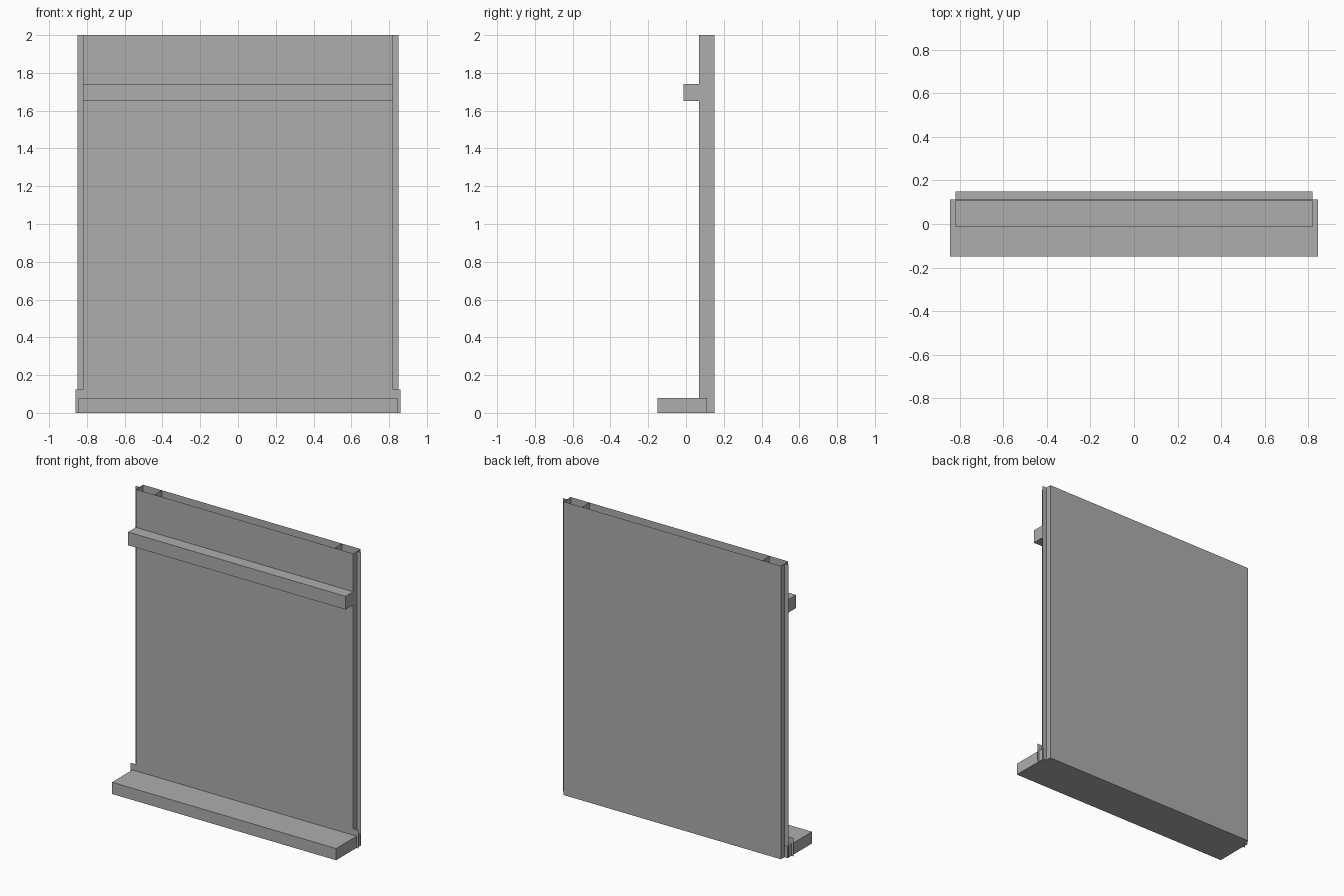
import bpy

if "Cube" in bpy.data.objects:
    bpy.data.objects.remove(bpy.data.objects["Cube"])

grey = bpy.data.materials.new("plain grey")
grey.diffuse_color = (0.42, 0.42, 0.42, 1)
grey.use_nodes = True
grey.node_tree.nodes["Principled BSDF"].inputs["Base Color"].default_value = grey.diffuse_color

H = 2.0                    # panel height
W, FLAP, TONGUE = 0.82, 0.86, 0.85   # half widths
FRONT, MID, BACK = 0.07, 0.11, 0.15  # sheet depths


def make(name, verts, faces):
    mesh = bpy.data.meshes.new(name)
    mesh.from_pydata(verts, [], faces)
    mesh.materials.append(grey)
    obj = bpy.data.objects.new(name, mesh)
    bpy.context.collection.objects.link(obj)
    return obj


def sheet_y(name, outline, y):
    """Flat sheet facing the front, from an (x, z) outline."""
    return make(name, [(x, y, z) for x, z in outline], [range(len(outline))])


def sheet_x(name, x, y0, y1):
    """Full-height sheet facing sideways."""
    return make(name, [(x, y0, 0), (x, y1, 0), (x, y1, H), (x, y0, H)], [(0, 1, 2, 3)])


def box(name, x, y0, y1, z0, z1):
    verts = [(sx * x, y, z) for z in (z0, z1)
             for sx, y in ((-1, y0), (1, y0), (1, y1), (-1, y1))]
    return make(name, verts, [(3, 2, 1, 0), (4, 5, 6, 7), (0, 1, 5, 4),
                              (1, 2, 6, 5), (2, 3, 7, 6), (3, 0, 4, 7)])


# front sheet, wider at the foot
sheet_y("front_sheet", [(-FLAP, 0), (FLAP, 0), (FLAP, 0.125), (W, 0.125),
                        (W, H), (-W, H), (-W, 0.125), (-FLAP, 0.125)], FRONT)

# back sheet and floor of the hollow panel
sheet_y("back_sheet", [(W, 0), (-W, 0), (-W, H), (W, H)], BACK)
make("panel_floor", [(-W, FRONT, 0), (-W, BACK, 0), (W, BACK, 0), (W, FRONT, 0)],
     [(0, 1, 2, 3)])

# side sheets, inner webs and edge tongues
for side, s in (("left", -1), ("right", 1)):
    y0, y1 = (FRONT, BACK) if s > 0 else (BACK, FRONT)
    sheet_x(side + "_side", s * W, y0, y1)
    sheet_x(side + "_web", s * 0.68, y0, y1)
    a, b = sorted((s * W, s * TONGUE))
    sheet_y(side + "_tongue", [(a, 0), (b, 0), (b, H), (a, H)], MID)

# top rail and bottom ledge
box("rail", W, -0.013, MID - 0.002, 1.65, 1.74)
box("ledge", 0.845, -0.15, 0.112, 0, 0.08)
